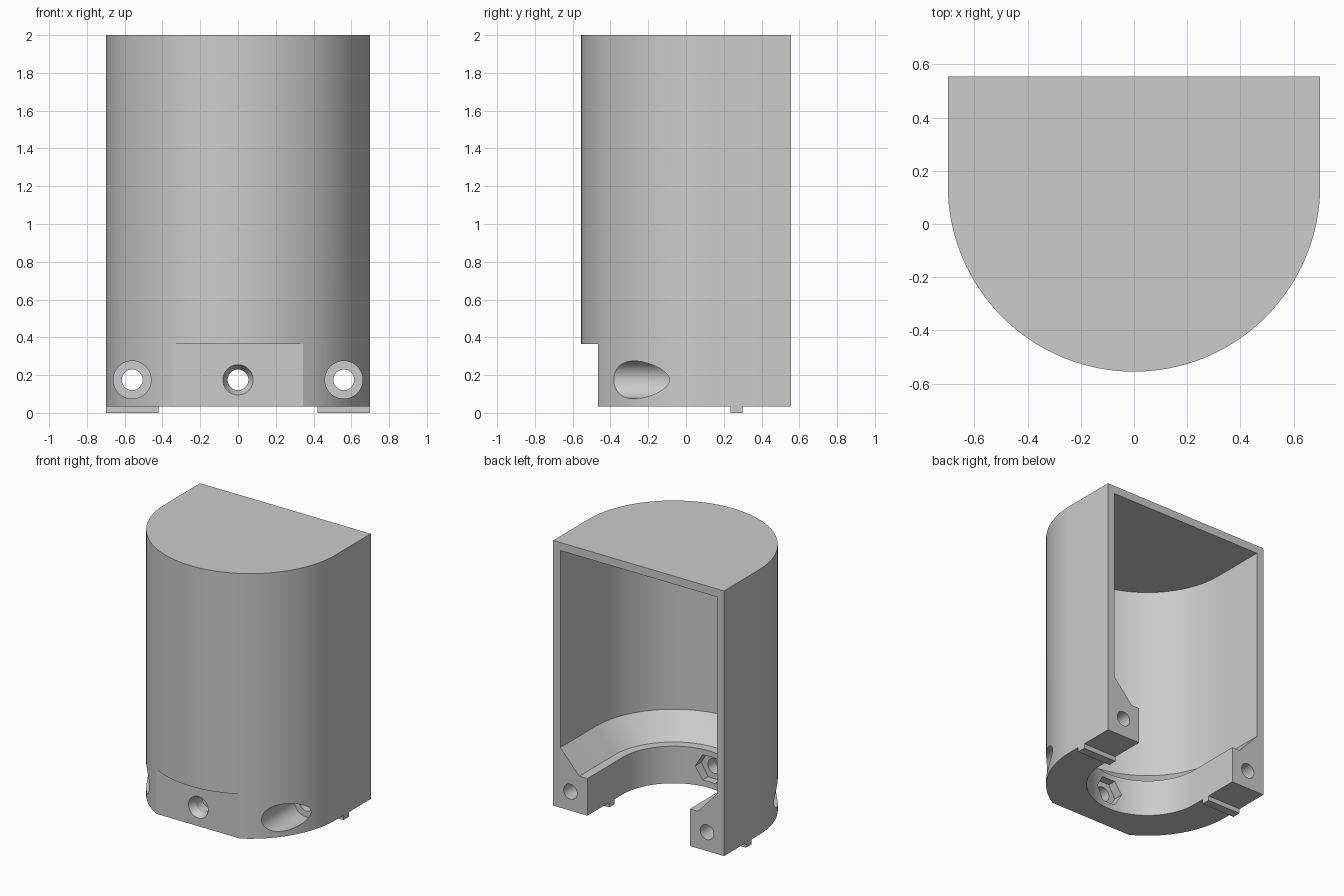
import bpy
import bmesh
import math
from mathutils import Matrix, Vector

if "Cube" in bpy.data.objects:
    bpy.data.objects.remove(bpy.data.objects["Cube"], do_unlink=True)

grey = bpy.data.materials.new("plain grey")
grey.use_nodes = True
grey.diffuse_color = (0.6, 0.6, 0.6, 1)
grey.node_tree.nodes["Principled BSDF"].inputs["Base Color"].default_value = (0.6, 0.6, 0.6, 1)

ARC_Y = 0.145     # centre of the rounded front
BACK = 0.555
BOTTOM = 0.035
HOLE_Z = 0.175


def make_object(name, bm):
    bmesh.ops.recalc_face_normals(bm, faces=bm.faces)
    mesh = bpy.data.meshes.new(name)
    bm.to_mesh(mesh)
    bm.free()
    mesh.materials.append(grey)
    obj = bpy.data.objects.new(name, mesh)
    bpy.context.collection.objects.link(obj)
    return obj


def d_loft(name, levels, back, steps=64):
    """Stack D-shaped outlines, given as (radius, height), into a solid."""
    bm = bmesh.new()
    rings = []
    for r, z in levels:
        pts = [(r, back)]
        for i in range(steps + 1):
            a = -math.pi * i / steps
            pts.append((r * math.cos(a), ARC_Y + r * math.sin(a)))
        pts.append((-r, back))
        rings.append([bm.verts.new((x, y, z)) for x, y in pts])
    n = len(rings[0])
    for low, high in zip(rings, rings[1:]):
        for i in range(n):
            j = (i + 1) % n
            bm.faces.new((low[i], low[j], high[j], high[i]))
    bm.faces.new(rings[0])
    bm.faces.new(rings[-1])
    return make_object(name, bm)


def box(name, low, high):
    low, high = Vector(low), Vector(high)
    bm = bmesh.new()
    size = Matrix.Diagonal((high - low).to_4d())
    size[3][3] = 1
    bmesh.ops.create_cube(bm, size=1, matrix=Matrix.Translation((low + high) / 2) @ size)
    return make_object(name, bm)


def bore(name, x, y0, y1, r0, r1, sides=48):
    """Front-to-back cylinder or cone with radius r0 at y0 and r1 at y1."""
    bm = bmesh.new()
    rings = []
    for y, r in ((y0, r0), (y1, r1)):
        rings.append([bm.verts.new((x + r * math.cos(math.tau * i / sides), y,
                                    HOLE_Z + r * math.sin(math.tau * i / sides)))
                      for i in range(sides)])
    for i in range(sides):
        j = (i + 1) % sides
        bm.faces.new((rings[0][i], rings[0][j], rings[1][j], rings[1][i]))
    bm.faces.new(rings[0])
    bm.faces.new(rings[1])
    return make_object(name, bm)


def cut(target, cutter):
    cutter.hide_render = True
    mod = target.modifiers.new("cut", 'BOOLEAN')
    mod.operation = 'DIFFERENCE'
    mod.solver = 'EXACT'
    mod.object = cutter
    bpy.context.view_layer.objects.active = target
    bpy.ops.object.modifier_apply(modifier=mod.name)
    bpy.data.objects.remove(cutter, do_unlink=True)


# Outer shell, then the open-backed cavity with its chamfered ledge
shell = d_loft("housing_shell", [(0.70, BOTTOM), (0.70, 2.0)], BACK)
cut(shell, d_loft("cavity_cutter", [(0.42, -0.1), (0.42, 0.31), (0.486, 0.31),
                                    (0.642, 0.48), (0.642, 1.94)], 0.8))

# Flat on the lower front
cut(shell, box("flat_cutter", (-0.6, -0.8, -0.1), (0.6, -0.465, 0.365)))

# Side screw holes with deep counterbores
for x in (-0.56, 0.56):
    cut(shell, bore("counterbore_cutter", x, -0.8, 0.0, 0.10, 0.10))
    cut(shell, bore("side_hole_cutter", x, -0.1, 0.8, 0.055, 0.055))

# Front screw hole: countersink, through hole and hexagonal nut pocket
cut(shell, bore("countersink_cutter", 0, -0.475, -0.415, 0.085, 0.055))
cut(shell, bore("front_hole_cutter", 0, -0.6, 0.0, 0.055, 0.055))
cut(shell, bore("nut_pocket_cutter", 0, -0.335, 0.0, 0.108, 0.108, sides=6))

# Locating ribs under the two feet
for name, x0, x1 in (("left_rib", 0.42, 0.70), ("right_rib", -0.70, -0.42)):
    box(name, (x0, 0.235, 0.0), (x1, 0.30, BOTTOM))

# Smooth the curved walls, keep the edges sharp
bpy.ops.object.select_all(action='DESELECT')
shell.select_set(True)
bpy.context.view_layer.objects.active = shell
bpy.ops.object.shade_smooth_by_angle(angle=math.radians(25))
